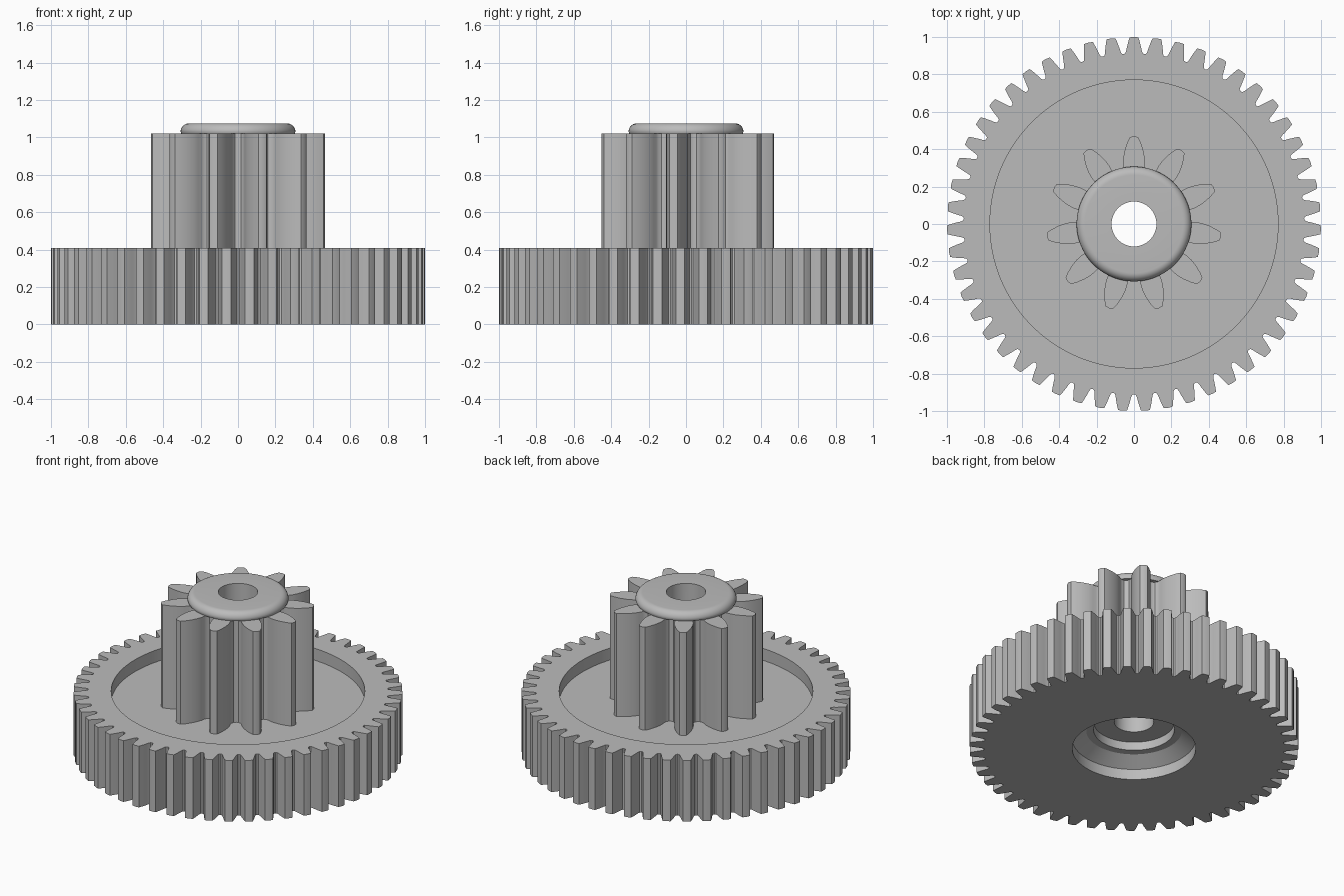
import bpy
import bmesh
from math import pi, sin, cos, radians

cube = bpy.data.objects.get("Cube")
if cube:
    bpy.data.objects.remove(cube)

grey = bpy.data.materials.new("grey plastic")
grey.use_nodes = True
grey.diffuse_color = (0.5, 0.5, 0.5, 1)
grey.node_tree.nodes["Principled BSDF"].inputs["Base Color"].default_value = (0.5, 0.5, 0.5, 1)


def gear_outline(teeth, half_tooth):
    """Polar outline from half a tooth: (half width, radius) from tip to root."""
    one = [(-w / r, r) for w, r in reversed(half_tooth)]
    one += [(w / r, r) for w, r in half_tooth[1:-1]]
    return [(pi / 2 + 2 * pi * i / teeth + a, r) for i in range(teeth) for a, r in one]


def ring(angles, radius):
    return [(a, radius) for a in angles]


def loft(name, sections):
    """Join polar loops (outline, z) into a closed ring-shaped solid."""
    bm = bmesh.new()
    loops = [[bm.verts.new((r * cos(a), r * sin(a), z)) for a, r in outline]
             for outline, z in sections]
    for low, high in zip(loops, loops[1:] + loops[:1]):
        n = len(low)
        for i in range(n):
            j = (i + 1) % n
            bm.faces.new((low[i], low[j], high[j], high[i]))
    bmesh.ops.recalc_face_normals(bm, faces=bm.faces)
    mesh = bpy.data.meshes.new(name)
    bm.to_mesh(mesh)
    bm.free()
    mesh.materials.append(grey)
    obj = bpy.data.objects.new(name, mesh)
    bpy.context.collection.objects.link(obj)
    bpy.ops.object.select_all(action='DESELECT')
    obj.select_set(True)
    bpy.context.view_layer.objects.active = obj
    bpy.ops.object.shade_smooth_by_angle(angle=radians(30))
    return obj


BORE = 0.12
FLOOR = 0.33
PINION_TOP = 1.02

# Large wheel: toothed rim, recessed top, stepped countersink below
wheel = gear_outline(51, [(0, 1.0), (0.024, 0.998), (0.032, 0.97), (0.038, 0.945),
                          (0.042, 0.925), (0.047, 0.913), (0.056, 0.91)])
angles = [a for a, r in wheel]
inside = [(0.77, 0.41), (0.77, FLOOR), (BORE, FLOOR), (BORE, 0.186), (0.245, 0.186),
          (0.245, 0.13), (0.29, 0.127), (0.375, 0.07), (0.375, 0)]
loft("large_gear", [(wheel, 0), (wheel, 0.41)] + [(ring(angles, r), z) for r, z in inside])

# Pinion standing on the recess floor
pinion = gear_outline(11, [(0, 0.47), (0.022, 0.465), (0.035, 0.44), (0.049, 0.40),
                           (0.056, 0.365), (0.058, 0.335), (0.055, 0.31),
                           (0.057, 0.295), (0.065, 0.282), (0.079, 0.278)])
bore = ring([a for a, r in pinion], BORE)
loft("pinion", [(pinion, FLOOR), (pinion, PINION_TOP), (bore, PINION_TOP), (bore, FLOOR)])

# Rounded collar on top
angles = [2 * pi * i / 96 for i in range(96)]
edge = [(0.262 + 0.045 * cos(t * pi / 16), 1.03 + 0.045 * sin(t * pi / 16)) for t in range(9)]
profile = [(BORE, PINION_TOP), (0.303, PINION_TOP)] + edge + [(BORE, 1.075)]
loft("collar", [(ring(angles, r), z) for r, z in profile])
